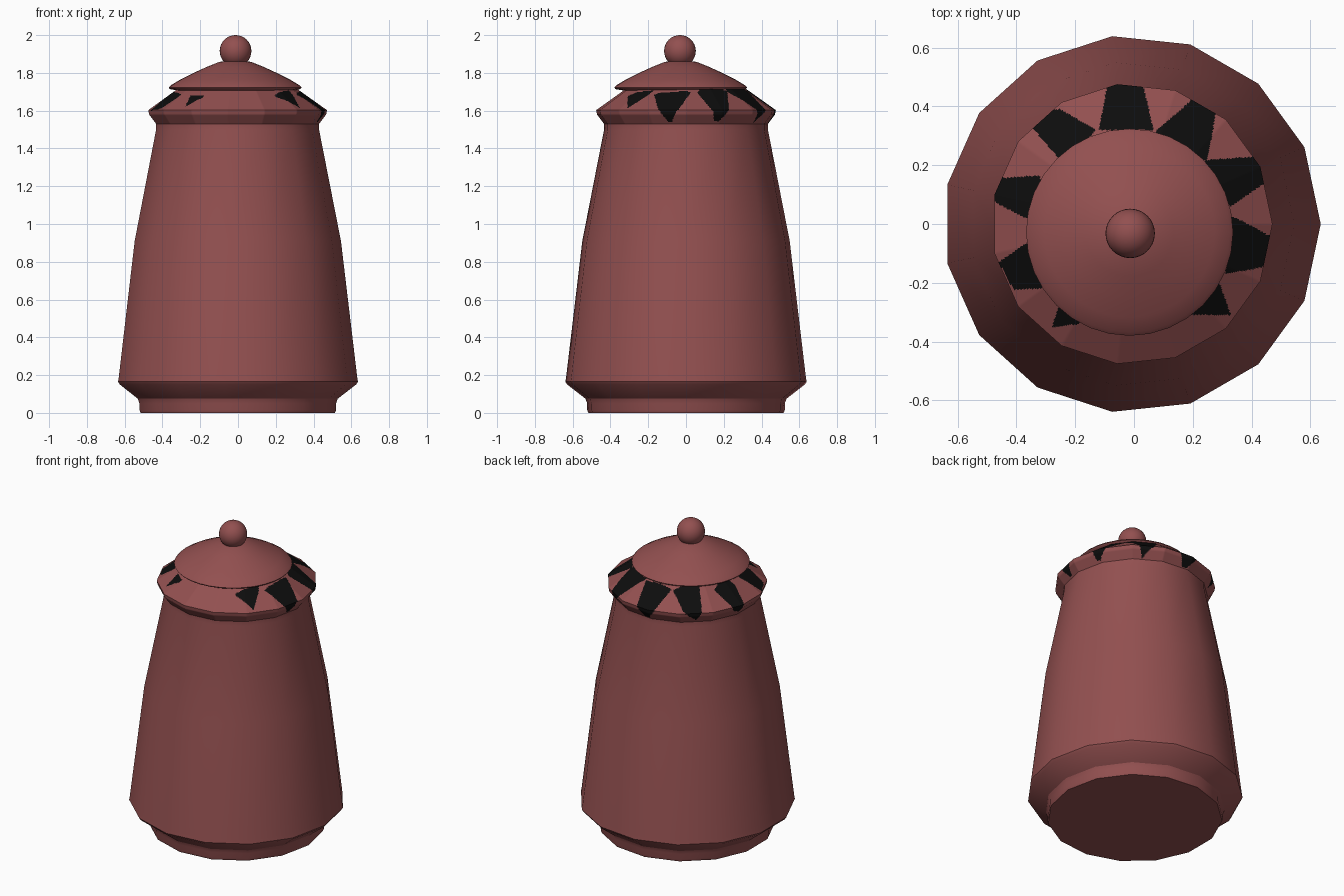
import bpy, bmesh, math
from mathutils import Vector

if "Cube" in bpy.data.objects:
    bpy.data.objects.remove(bpy.data.objects["Cube"])

SIDES, CX = 15, -0.007


def material(name, rgb):
    m = bpy.data.materials.new(name)
    m.diffuse_color = (*rgb, 1)
    m.use_nodes = True
    m.node_tree.nodes["Principled BSDF"].inputs["Base Color"].default_value = m.diffuse_color
    return m


CLAY = material("red_clay", (0.29, 0.08, 0.08))
BLACK = material("black_paint", (0.004, 0.004, 0.004))


def finish(name, bm, angle=30):
    bmesh.ops.recalc_face_normals(bm, faces=bm.faces)
    me = bpy.data.meshes.new(name)
    bm.to_mesh(me)
    bm.free()
    ob = bpy.data.objects.new(name, me)
    bpy.context.collection.objects.link(ob)
    me.materials.append(CLAY)
    me.materials.append(BLACK)
    bpy.ops.object.select_all(action='DESELECT')
    ob.select_set(True)
    bpy.context.view_layer.objects.active = ob
    bpy.ops.object.shade_smooth_by_angle(angle=math.radians(angle))
    return ob


def lathe(bm, profile, sides, cx=0, cy=0, split=1, caps=True):
    """Rings of a polygon; each side may be split into collinear pieces."""
    rings = []
    for r, z in profile:
        corner = [Vector((cx + r * math.cos(math.tau * i / sides),
                          cy + r * math.sin(math.tau * i / sides), z)) for i in range(sides)]
        rings.append([bm.verts.new(corner[i].lerp(corner[(i + 1) % sides], k / split))
                      for i in range(sides) for k in range(split)])
    n = sides * split
    for a, b in zip(rings, rings[1:]):
        for i in range(n):
            bm.faces.new((a[i], a[(i + 1) % n], b[(i + 1) % n], b[i]))
    if caps:
        bm.faces.new(rings[0][::-1])
        bm.faces.new(rings[-1])


# Jar body: foot, shoulder and tapering wall
bm = bmesh.new()
lathe(bm, [(0.52, 0), (0.526, 0.015), (0.526, 0.05), (0.535, 0.075), (0.632, 0.15),
           (0.642, 0.165), (0.638, 0.19), (0.552, 0.91), (0.436, 1.5), (0.436, 1.53)],
      SIDES, CX)
finish("jar_body", bm)

# Painted petals, outlined from above (radius continues over the rim edge)
PETALS = [
    [(-.12, .32), (.067, .32), (.03, .475), (-.01, .54), (-.05, .54), (-.09, .475)],
    [(.06, .30), (.08, .32), (.205, .43), (.30, .45), (.28, .385), (.25, .22), (.2, .2)],
    [(.24, .217), (.42, .23), (.49, .21), (.50, .18), (.445, .14), (.33, .06), (.28, .08)],
    [(.33, .025), (.35, .02), (.46, -.04), (.525, -.09), (.52, -.12), (.45, -.145), (.31, -.17)],
    [(.27, -.17), (.29, -.2), (.33, -.31), (.19, -.308)],
    [(-.25, -.265), (-.18, -.325), (-.19, -.34), (-.28, -.352)],
    [(-.345, -.05), (-.30, -.21), (-.32, -.22), (-.41, -.222), (-.46, -.13)],
    [(-.32, .165), (-.30, .045), (-.37, .02), (-.465, .07), (-.51, .11), (-.475, .155)],
    [(-.235, .2), (-.34, .32), (-.36, .39), (-.25, .39), (-.13, .32)],
]


def inside(x, y, poly):
    hit = False
    for (x1, y1), (x2, y2) in zip(poly, poly[1:] + poly[:1]):
        if (y1 > y) != (y2 > y) and x < (x2 - x1) * (y - y1) / (y2 - y1) + x1:
            hit = not hit
    return hit


# Rim collar, finely divided so petals can be coloured by face
def steps(a, b, n):
    return [(a[0] + (b[0] - a[0]) * i / n, a[1] + (b[1] - a[1]) * i / n) for i in range(n)]


neck, low, edge, top = (0.436, 1.53), (0.474, 1.58), (0.478, 1.603), (0.32, 1.715)
bm = bmesh.new()
lathe(bm, steps(neck, low, 10) + steps(low, edge, 4) + steps(edge, top, 30) + [top],
      SIDES, CX, split=36, caps=False)
for f in bm.faces:
    c = f.calc_center_median()
    drop = max(0, 1.603 - c.z)
    r = math.hypot(c.x, c.y)
    s = (0.472 + drop) / r if drop > 0 else 1
    f.material_index = int(any(inside(c.x * s, c.y * s, p) for p in PETALS))
finish("painted_rim", bm)

# Lid, set slightly off centre
LX, LY = -0.015, -0.028
bm = bmesh.new()
lathe(bm, [(0.31, 1.708), (0.345, 1.714), (0.352, 1.722), (0.34, 1.735), (0.29, 1.765),
           (0.22, 1.80), (0.15, 1.832), (0.085, 1.858), (0.05, 1.863)], 32, LX, LY)
finish("lid", bm, 40)

# Round knob
bm = bmesh.new()
bmesh.ops.create_uvsphere(bm, u_segments=32, v_segments=16, radius=0.084)
bmesh.ops.translate(bm, verts=bm.verts, vec=(LX + 0.002, LY - 0.004, 1.916))
finish("lid_knob", bm, 40)
